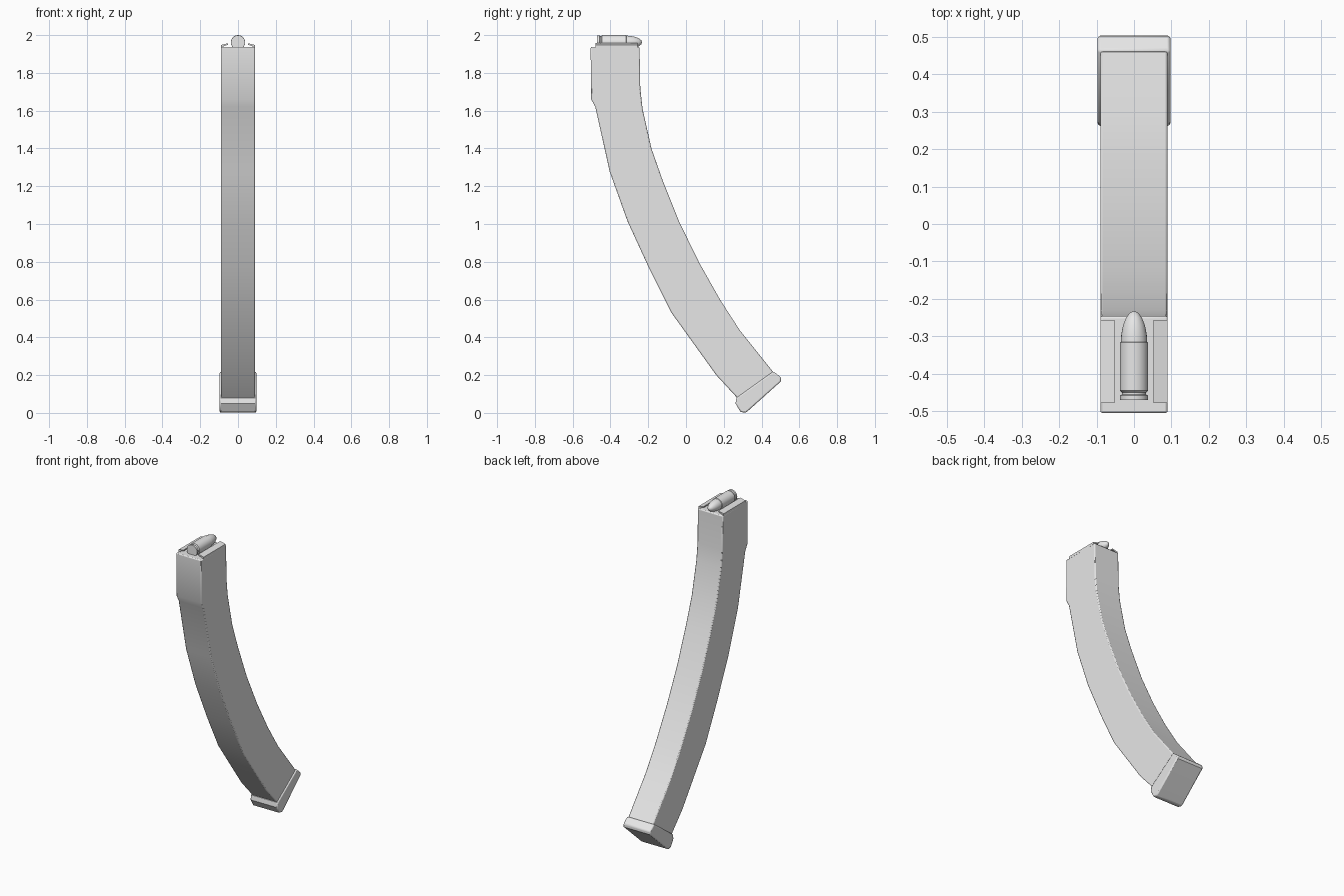
import bpy, bmesh, math

cube = bpy.data.objects.get("Cube")
if cube:
    bpy.data.objects.remove(cube, do_unlink=True)

grey = bpy.data.materials.new("plain_grey")
grey.use_nodes = True
grey.diffuse_color = (0.8, 0.8, 0.8, 1)
grey.node_tree.nodes["Principled BSDF"].inputs["Base Color"].default_value = (0.8, 0.8, 0.8, 1)


def finish(bm, name, bevel=0.0, angle=35):
    """Turn a bmesh into a shaded object with optional rounded edges."""
    bmesh.ops.recalc_face_normals(bm, faces=bm.faces)
    mesh = bpy.data.meshes.new(name)
    bm.to_mesh(mesh)
    bm.free()
    obj = bpy.data.objects.new(name, mesh)
    bpy.context.collection.objects.link(obj)
    mesh.materials.append(grey)
    bpy.ops.object.select_all(action='DESELECT')
    obj.select_set(True)
    bpy.context.view_layer.objects.active = obj
    bpy.ops.object.shade_smooth_by_angle(angle=math.radians(angle))
    if bevel:
        mod = obj.modifiers.new("rounded_edges", 'BEVEL')
        mod.width = bevel
        mod.segments = 2
        mod.limit_method = 'ANGLE'
        mod.angle_limit = math.radians(50)
    return obj


def extrude_side(points, half_width, name, bevel):
    """Side profile in (y, z), extruded evenly across x."""
    bm = bmesh.new()
    face = bm.faces.new([bm.verts.new((-half_width, y, z)) for y, z in points])
    out = bmesh.ops.extrude_face_region(bm, geom=[face])
    verts = [v for v in out["geom"] if isinstance(v, bmesh.types.BMVert)]
    bmesh.ops.translate(bm, verts=verts, vec=(2 * half_width, 0, 0))
    return finish(bm, name, bevel)


# Curved magazine body
front_edge = [(-0.505, 1.937), (-0.502, 1.66), (-0.48, 1.62), (-0.405, 1.28),
              (-0.31, 1.015), (-0.193, 0.76), (-0.077, 0.53), (0.16, 0.2), (0.275, 0.075)]
back_edge = [(0.463, 0.215), (0.283, 0.44), (0.18, 0.6), (0.07, 0.795), (-0.035, 1.01),
             (-0.125, 1.235), (-0.183, 1.4), (-0.23, 1.61), (-0.242, 1.72), (-0.246, 1.937)]
extrude_side(front_edge + back_edge, 0.09, "magazine_body", 0.006)

# Floor plate
plate = [(0.267, 0.08), (0.463, 0.22), (0.503, 0.188), (0.503, 0.167),
         (0.33, 0.012), (0.315, 0.0), (0.288, 0.006), (0.262, 0.05)]
extrude_side(plate, 0.097, "floor_plate", 0.007)

# Feed lips, rising inward over the opening
for side, label in ((1, "left"), (-1, "right")):
    section = [(0.09, 1.932), (0.09, 1.948), (0.052, 1.957), (0.052, 1.949), (0.078, 1.941), (0.078, 1.932)]
    bm = bmesh.new()
    face = bm.faces.new([bm.verts.new((side * x, -0.478, z)) for x, z in section])
    out = bmesh.ops.extrude_face_region(bm, geom=[face])
    verts = [v for v in out["geom"] if isinstance(v, bmesh.types.BMVert)]
    bmesh.ops.translate(bm, verts=verts, vec=(0, 0.222, 0))
    finish(bm, "feed_lip_" + label)

# Top cartridge: rim, groove, case and bullet, turned about its long axis
outline = [(0, -0.47), (0.037, -0.47), (0.037, -0.458), (0.032, -0.455), (0.032, -0.45),
           (0.038, -0.445), (0.038, -0.317), (0.035, -0.315), (0.034, -0.295),
           (0.029, -0.27), (0.021, -0.25), (0.011, -0.237), (0, -0.232)]
bm = bmesh.new()
verts = [bm.verts.new((r, y, 1.962)) for r, y in outline]
edges = [bm.edges.new(pair) for pair in zip(verts, verts[1:])]
bmesh.ops.spin(bm, geom=verts + edges, cent=(0, 0, 1.962), axis=(0, 1, 0),
               angle=math.tau, steps=28)
bmesh.ops.remove_doubles(bm, verts=bm.verts, dist=0.0002)
finish(bm, "cartridge")
